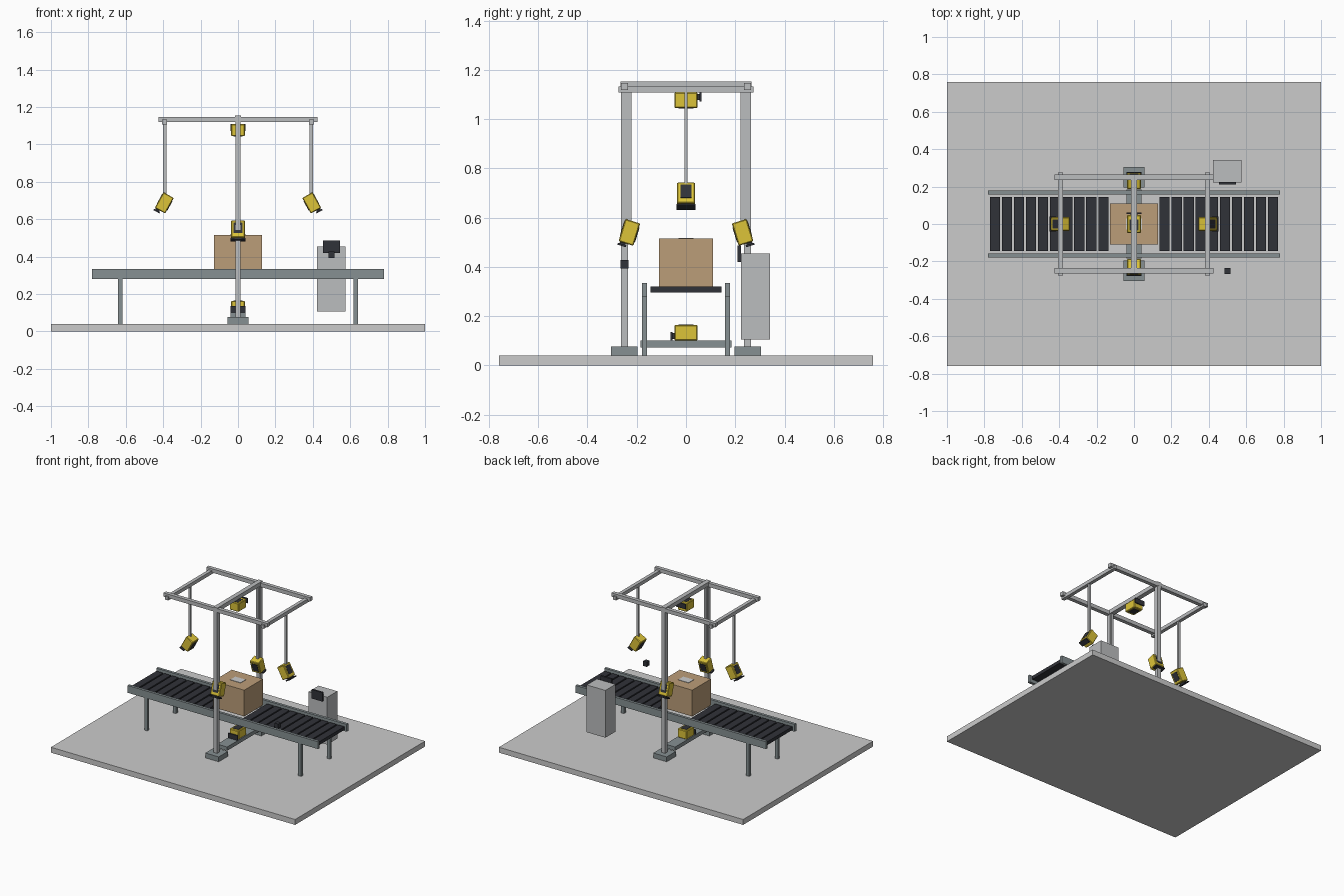
import bpy
from mathutils import Matrix, Vector

if "Cube" in bpy.data.objects:
    bpy.data.objects.remove(bpy.data.objects["Cube"])


def material(name, r, g, b):
    m = bpy.data.materials.new(name)
    m.diffuse_color = (r, g, b, 1)
    m.use_nodes = True
    m.node_tree.nodes["Principled BSDF"].inputs["Base Color"].default_value = m.diffuse_color
    return m


YELLOW = material("yellow", 0.72, 0.55, 0.04)
DARK = material("dark", 0.03, 0.032, 0.04)
STEEL = material("steel", 0.24, 0.28, 0.29)
ALU = material("aluminium", 0.50, 0.51, 0.52)
FLOOR = material("floor", 0.55, 0.56, 0.55)
CARD = material("cardboard", 0.50, 0.34, 0.19)
PAPER = material("paper", 0.8, 0.82, 0.8)


def box(name, center, size, mat, frame=Matrix(), bevel=0):
    bpy.ops.mesh.primitive_cube_add(size=1)
    o = bpy.context.object
    o.name = name
    o.data.transform(Matrix.Diagonal((*size, 1)))
    o.matrix_world = frame @ Matrix.Translation(center)
    o.data.materials.append(mat)
    if bevel:
        m = o.modifiers.new("bevel", "BEVEL")
        m.width = bevel
        m.segments = 1
    return o


def scanner(name, pos, facing, tail):
    # Local axes: -z looks at the parcel, +y is the connector end
    z = -Vector(facing).normalized()
    y = Vector(tail)
    y = (y - z * y.dot(z)).normalized()
    x = y.cross(z)
    f = Matrix((x, y, z)).transposed().to_4x4()
    f.translation = pos
    box(name + "_body", (0, 0, 0), (0.074, 0.095, 0.063), YELLOW, f, 0.004)
    box(name + "_window", (0, 0, -0.031), (0.048, 0.06, 0.006), DARK, f)
    box(name + "_back_panel", (0, -0.005, 0.031), (0.046, 0.06, 0.004), DARK, f)
    box(name + "_connector_block", (0, 0.049, 0.013), (0.04, 0.012, 0.024), DARK, f)
    box(name + "_end_plate", (0, 0.058, 0.014), (0.078, 0.008, 0.036), DARK, f)


# Floor plate
box("floor_plate", (0, 0, 0.02), (2, 1.52, 0.04), FLOOR)

# Conveyor: side rails, legs and two banks of slats with a scan gap between
for s in (-1, 1):
    box("conveyor_rail", (0, s * 0.168, 0.307), (1.56, 0.02, 0.054), STEEL)
    for e in (-1, 1):
        box("conveyor_leg", (e * 0.63, s * 0.168, 0.17), (0.024, 0.02, 0.26), STEEL)
    for i in range(10):
        box("conveyor_slat", (s * (0.164 + i * 0.0643), 0, 0.308), (0.054, 0.29, 0.025), DARK)

# Parcel with paper label
box("parcel", (0, 0, 0.418), (0.255, 0.218, 0.194), CARD)
box("parcel_label", (0, 0, 0.516), (0.085, 0.06, 0.003), PAPER)

# Gantry frame
for s in (-1, 1):
    box("column_foot", (0, s * 0.25, 0.058), (0.11, 0.108, 0.036), STEEL)
    box("column", (0, s * 0.25, 0.6), (0.028, 0.028, 1.07), ALU)
    box("top_rail", (0, s * 0.25, 1.133), (0.85, 0.028, 0.028), ALU)
    box("top_end_beam", (s * 0.392, 0, 1.12), (0.026, 0.55, 0.026), ALU)
    box("end_hanger", (s * 0.392, 0, 0.915), (0.018, 0.012, 0.39), ALU)
    box("side_hanger", (0, s * 0.229, 0.845), (0.018, 0.014, 0.56), ALU)
box("top_centre_beam", (0, 0, 1.138), (0.034, 0.53, 0.03), ALU)
box("lower_cross_bar", (0, 0, 0.086), (0.08, 0.37, 0.028), STEEL)

# Six scanners around the parcel
scanner("top_scanner", (0, 0, 1.076), (0, 0, -1), (0, 1, 0))
scanner("bottom_scanner", (0, 0, 0.132), (0, 0, 1), (0, -1, 0))
for s, side in ((-1, "left"), (1, "right")):
    scanner(side + "_end_scanner", (s * 0.394, 0, 0.687), (-s * 0.875, 0, -0.485), (0, 0, -1))
for s, side in ((-1, "front"), (1, "back")):
    scanner(side + "_side_scanner", (0, s * 0.23, 0.54), (0, -s * 0.955, -0.295), (0, 0, -1))

# Control cabinet, screen and trigger sensor
box("control_cabinet", (0.498, 0.282, 0.28), (0.153, 0.118, 0.35), ALU)
box("control_screen", (0.5, 0.217, 0.453), (0.09, 0.014, 0.066), DARK)
box("trigger_sensor", (0.5, -0.25, 0.41), (0.03, 0.032, 0.035), DARK)
